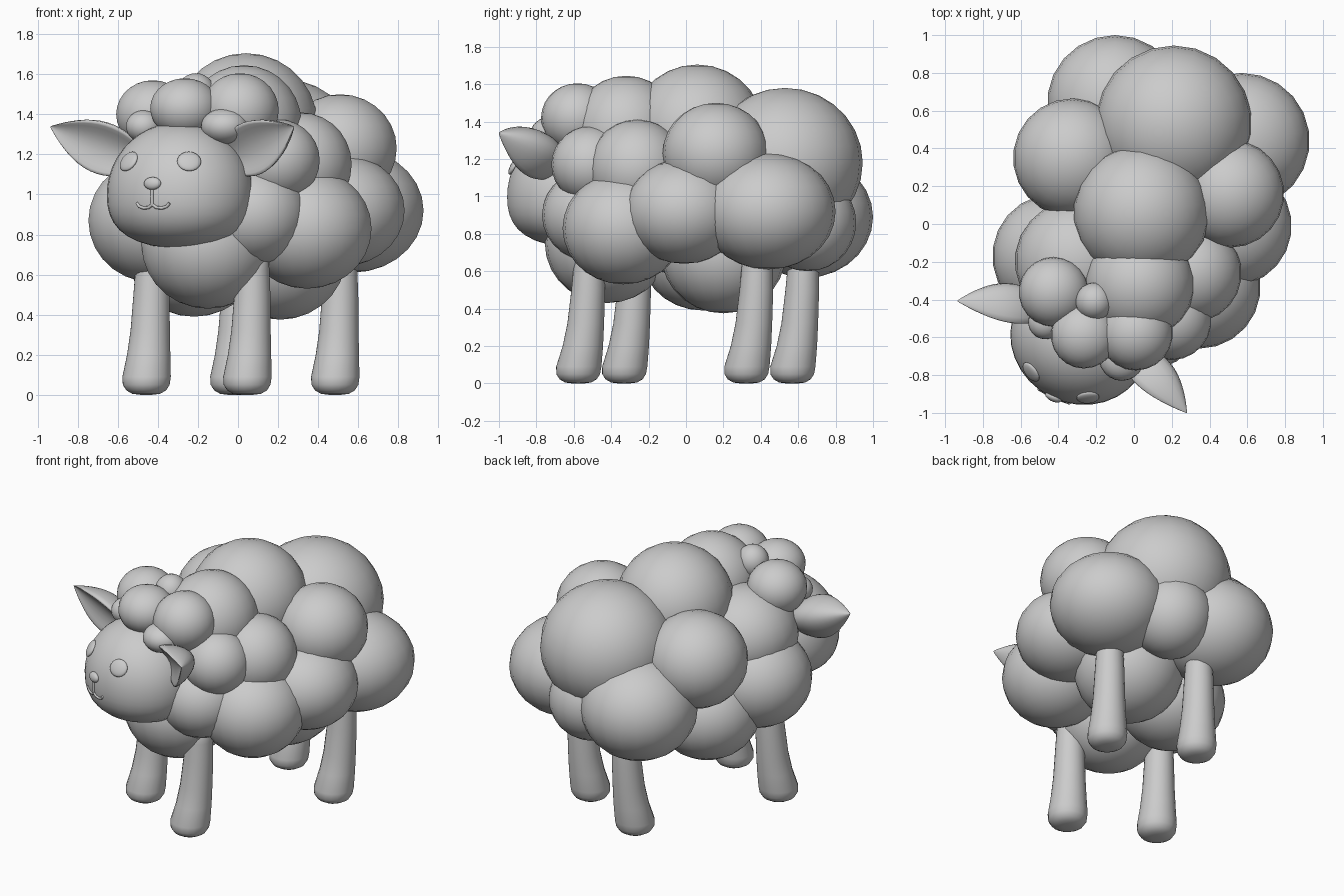
import bpy, bmesh, math
from mathutils import Matrix, Vector

if "Cube" in bpy.data.objects:
    bpy.data.objects.remove(bpy.data.objects["Cube"])

# the sheep stands turned about z; head, ears and legs are laid out in its own frame
TURN = Matrix.Translation((0.015, 0, 0)) @ Matrix.Rotation(math.radians(-26), 4, 'Z')


def finish(name, bm):
    bmesh.ops.recalc_face_normals(bm, faces=bm.faces)
    me = bpy.data.meshes.new(name)
    bm.to_mesh(me)
    bm.free()
    me.shade_smooth()
    ob = bpy.data.objects.new(name, me)
    bpy.context.collection.objects.link(ob)
    return ob


def ball(name, matrix, seg=22, rings=14, shape=None):
    bm = bmesh.new()
    bmesh.ops.create_uvsphere(bm, u_segments=seg, v_segments=rings, radius=1)
    if shape:
        for v in bm.verts:
            v.co = shape(v.co)
    bm.transform(matrix)
    return finish(name, bm)


def tuft(name, x, y, z, r, rz=None):
    return ball(name, Matrix.Translation((x, y, z)) @ Matrix.Diagonal((r, r, rz or r, 1)))


# body core under the wool
ball("body_core", TURN @ Matrix.Translation((0, 0.08, 0.95)) @ Matrix.Diagonal((0.4, 0.6, 0.38, 1)))

# wool tufts
wool = [
    (0.21, 0.53, 1.18, 0.415, 0.40), (0.04, 0.06, 1.35, 0.36, 0.355),
    (0.03, -0.32, 1.355, 0.29, 0.29), (-0.325, 0.35, 1.16, 0.315, 0.30),
    (-0.10, 0.64, 0.89, 0.36, 0.325), (0.57, 0.44, 0.92, 0.36, 0.31),
    (0.51, 0.16, 1.23, 0.285, 0.27), (0.515, -0.01, 0.92, 0.32, 0.28),
    (0.345, -0.335, 0.83, 0.325, 0.30), (0.31, -0.26, 1.15, 0.26, 0.26),
    (0.20, -0.51, 1.17, 0.21, 0.205), (0.08, -0.50, 0.90, 0.27, 0.25),
    (-0.15, -0.42, 0.75, 0.335, 0.32), (-0.42, -0.17, 0.87, 0.33, 0.31),
    (-0.30, -0.20, 1.13, 0.33, 0.30), (0.21, 0.20, 0.70, 0.335, 0.325),
    (-0.22, 0.09, 0.69, 0.33, 0.30), (0.25, 0.65, 0.86, 0.26, 0.26),
]
for i, t in enumerate(wool):
    tuft(f"wool_tuft_{i + 1}", *t)

# curls on top of the head
curls = [
    (-0.425, -0.36, 1.40, 0.185, 0.17), (-0.265, -0.59, 1.43, 0.175, 0.15),
    (0.01, -0.58, 1.42, 0.195, 0.185), (-0.21, -0.41, 1.50, 0.10, 0.105),
    (-0.065, -0.71, 1.34, 0.12, 0.09), (-0.47, -0.52, 1.34, 0.09, 0.08),
]
for i, t in enumerate(curls):
    tuft(f"head_curl_{i + 1}", *t)

# head: wider and fuller towards the bottom
HC, HX, HY, HZ = Vector((-0.005, -0.68, 1.045)), 0.37, 0.34, 0.315


def fullness(z):
    return 1 - 0.1 * z + (0.22 * z * z if z < 0 else 0.06 * z * z)


def head_shape(c):
    k = fullness(c.z)
    return Vector((c.x * HX * k, c.y * HY * k, c.z * HZ))


ball("head", TURN @ Matrix.Translation(HC), 32, 20, head_shape)


def on_head(x, z):
    """Point on the face and its outward direction, in the sheep's frame."""
    nz = (z - HC.z) / HZ
    k = fullness(nz)
    nx = (x - HC.x) / (HX * k)
    ny = -math.sqrt(max(0, 1 - nx * nx - nz * nz))
    p = Vector((x, HC.y + ny * HY * k, z))
    n = Vector((nx / HX, ny / HY, nz / HZ + 0.3)).normalized()
    return p, n


def on_face(name, x, z, size):
    p, n = on_head(x, z)
    m = Matrix.Translation(p) @ n.to_track_quat('Z', 'Y').to_matrix().to_4x4()
    ball(name, TURN @ m @ Matrix.Diagonal((*size, 1)), 20, 12)


on_face("eye_left", -0.16, 1.165, (0.06, 0.055, 0.018))
on_face("eye_right", 0.17, 1.165, (0.06, 0.055, 0.018))
on_face("nose", 0.005, 1.055, (0.046, 0.032, 0.022))

# mouth: a short stem and two curling lips
cu = bpy.data.curves.new("mouth", 'CURVE')
cu.dimensions = '3D'
cu.bevel_depth = 0.008
cu.bevel_resolution = 2
cu.use_fill_caps = True
lip = [(0, 0.95), (0.02, 0.935), (0.05, 0.932), (0.075, 0.94), (0.09, 0.957)]
for line in ([(0, 1.04), (0, 0.99), (0, 0.95)], lip, [(-x, z) for x, z in lip]):
    sp = cu.splines.new('POLY')
    sp.points.add(len(line) - 1)
    for pt, (x, z) in zip(sp.points, line):
        pt.co = (*(TURN @ on_head(x + 0.005, z)[0]), 1)
mouth = bpy.data.objects.new("mouth", cu)
bpy.context.collection.objects.link(mouth)


# ears: thick pointed leaves with a groove along the front
def ear_shape(c):
    t = (1 - c.z) / 2                       # 0 at the base, 1 at the tip
    w = 0.135 * math.sin(math.pi * (0.2 + 0.8 * t)) ** 0.9 if t < 0.999 else 0
    r = math.hypot(c.x, c.y)
    u, v = (c.x / r, c.y / r) if r > 1e-4 else (0, 0)
    depth = 0.65 * v if v > 0 else 0.35 * v
    return Vector((0.46 * t, w * (depth + 0.6 * (0.5 - u * u)), w * u))


base, tip = Vector((0.27, -0.64, 1.18)), Vector((0.68, -0.785, 1.34))
ax = (tip - base).normalized()
back = Vector((0.15, 1, 0.25))
ay = (back - ax * ax.dot(back)).normalized()
az = ax.cross(ay)
frame = Matrix((ax, ay, az)).transposed().to_4x4()
for side, s in (("left", -1), ("right", 1)):
    m = TURN @ Matrix.Diagonal((s, 1, 1, 1)) @ Matrix.Translation(base) @ frame
    ball("ear_" + side, m, 24, 20, ear_shape)

# legs: lofted rings (height, radius, forward shift), rounded foot
RINGS = [(0, 0.03, 0), (0.005, 0.07, 0), (0.022, 0.1, 0), (0.05, 0.118, 0), (0.09, 0.122, -0.004),
         (0.2, 0.109, -0.028), (0.32, 0.099, -0.045), (0.5, 0.091, -0.06), (0.62, 0.084, -0.065),
         (0.8, 0.07, -0.068)]


def leg(name, x, y, n=20):
    bm = bmesh.new()
    loops = []
    for z, r, f in RINGS:
        loops.append([bm.verts.new((x + r * math.cos(2 * math.pi * i / n),
                                    y - f + r * math.sin(2 * math.pi * i / n), z)) for i in range(n)])
    for a, b in zip(loops, loops[1:]):
        for i in range(n):
            j = (i + 1) % n
            bm.faces.new((a[i], a[j], b[j], b[i]))
    bm.faces.new(loops[0][::-1])
    bm.faces.new(loops[-1])
    bm.transform(TURN)
    finish(name, bm)


for side, s in (("left", -1), ("right", 1)):
    leg("front_leg_" + side, s * 0.28, -0.505)
    leg("back_leg_" + side, s * 0.28, 0.495)
